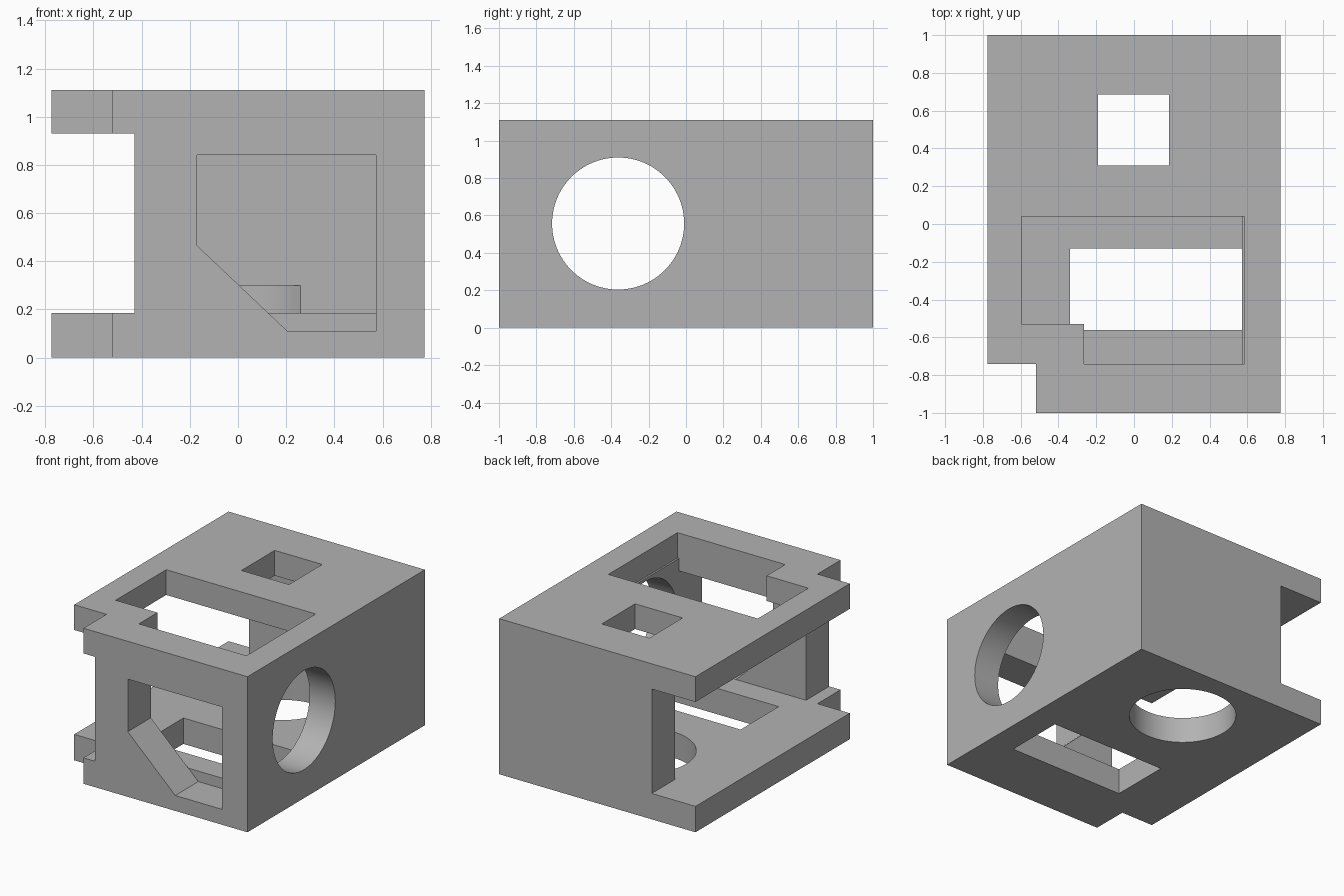
import bpy
import math
from mathutils import Vector

cube = bpy.data.objects.get("Cube")
if cube:
    bpy.data.objects.remove(cube, do_unlink=True)

grey = bpy.data.materials.new("plain grey")
grey.use_nodes = True
colour = (0.45, 0.45, 0.45, 1)
grey.diffuse_color = colour
grey.node_tree.nodes["Principled BSDF"].inputs["Base Color"].default_value = colour

HALF_W, HEIGHT = 0.775, 1.11
FLOOR, ROOF = 0.185, 0.93      # inner floor and ceiling heights
WALL_X, WALL_Y = 0.573, 0.74   # inner faces of the walls
OUT = 1.2                      # cutters overshoot to here


def prism(name, outline, axis, low, high):
    """Extrude a 2D outline along x, y or z."""
    place = {"x": lambda a, b, d: (d, a, b),
             "y": lambda a, b, d: (a, d, b),
             "z": lambda a, b, d: (a, b, d)}[axis]
    n = len(outline)
    verts = [Vector(place(a, b, d)) for d in (low, high) for a, b in outline]
    faces = [list(range(n))[::-1], list(range(n, 2 * n))]
    faces += [[i, (i + 1) % n, n + (i + 1) % n, n + i] for i in range(n)]
    area = sum(outline[i - 1][0] * outline[i][1] - outline[i][0] * outline[i - 1][1]
               for i in range(n))
    if (area < 0) != (axis == "y"):
        faces = [f[::-1] for f in faces]
    mesh = bpy.data.meshes.new(name)
    mesh.from_pydata(verts, [], faces)
    mesh.materials.append(grey)
    obj = bpy.data.objects.new(name, mesh)
    bpy.context.collection.objects.link(obj)
    return obj


def rect(a0, a1, b0, b1):
    return [(a0, b0), (a1, b0), (a1, b1), (a0, b1)]


def circle(a, b, radius, sides=96):
    return [(a + radius * math.cos(math.tau * i / sides),
             b + radius * math.sin(math.tau * i / sides)) for i in range(sides)]


# Solid block with a notched front corner
housing = prism("housing", [(-0.52, -1), (HALF_W, -1), (HALF_W, 1), (-HALF_W, 1),
                            (-HALF_W, -WALL_Y), (-0.52, -WALL_Y)], "z", 0, HEIGHT)

# T-shaped cavity: open side, end slots and the inner chamber
cavity = [(-OUT, -OUT), (-0.43, -OUT), (-0.43, -WALL_Y), (WALL_X, -WALL_Y),
          (WALL_X, WALL_Y), (-0.43, WALL_Y), (-0.43, OUT), (-OUT, OUT)]
roof_opening = [(-0.265, -WALL_Y), (0.585, -WALL_Y), (0.585, 0.04),
                (-0.595, 0.04), (-0.595, -0.53), (-0.265, -0.53)]
front_window = [(0.205, 0.11), (WALL_X, 0.11), (WALL_X, 0.84),
                (-0.17, 0.84), (-0.17, 0.465)]

cutters = [
    prism("cavity_cutter", cavity, "z", FLOOR, ROOF),
    prism("roof_opening_cutter", roof_opening, "z", ROOF, OUT),
    prism("roof_hatch_cutter", rect(-0.19, 0.185, 0.31, 0.685), "z", 0.8, OUT),
    prism("floor_opening_cutter", rect(-0.34, WALL_X, -0.56, -0.13), "z", -0.2, FLOOR),
    prism("floor_round_cutter", circle(0, 0.5, 0.353), "z", -0.2, 0.3),
    prism("side_round_cutter", circle(-0.363, 0.557, 0.353), "x", 0.4, OUT),
    prism("front_window_cutter", front_window, "y", -OUT, -WALL_Y),
]

# Cut every opening, then keep only the finished housing
for cutter in cutters:
    mod = housing.modifiers.new(cutter.name, "BOOLEAN")
    mod.operation = "DIFFERENCE"
    mod.solver = "EXACT"
    mod.object = cutter
    cutter.hide_render = True

bpy.context.view_layer.update()
evaluated = housing.evaluated_get(bpy.context.evaluated_depsgraph_get())
housing.data = bpy.data.meshes.new_from_object(evaluated)
housing.modifiers.clear()
for cutter in cutters:
    bpy.data.objects.remove(cutter, do_unlink=True)

# Smooth the round bores, keep edges crisp
bpy.ops.object.select_all(action="DESELECT")
housing.select_set(True)
bpy.context.view_layer.objects.active = housing
bpy.ops.object.shade_smooth_by_angle(angle=math.radians(30))
